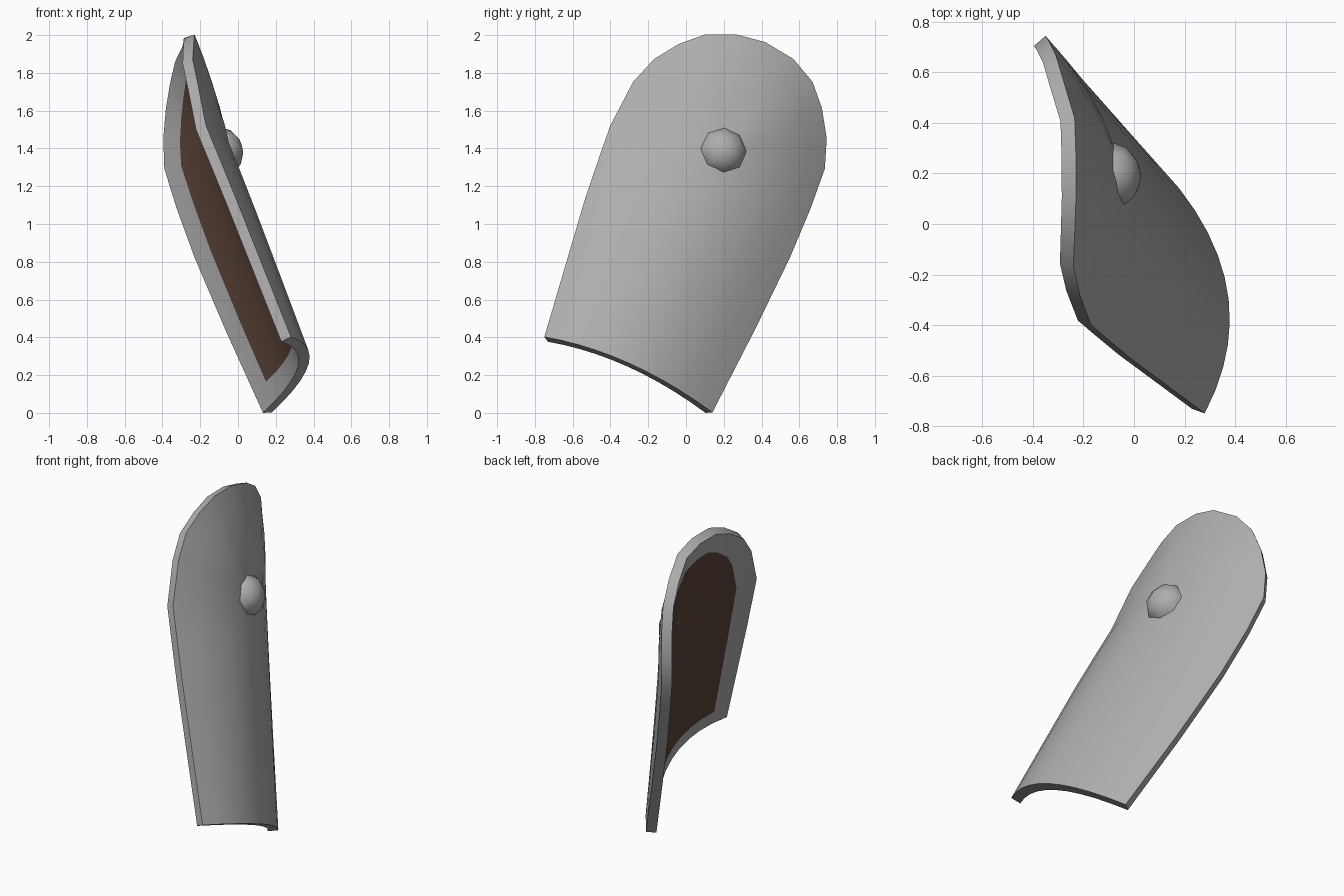
import bpy, bmesh, math
from mathutils import Vector as V

if "Cube" in bpy.data.objects:
    bpy.data.objects.remove(bpy.data.objects["Cube"])

def material(name, col):
    m = bpy.data.materials.new(name)
    m.diffuse_color = (*col, 1)
    m.use_nodes = True
    m.node_tree.nodes["Principled BSDF"].inputs["Base Color"].default_value = m.diffuse_color
    return m

steel = material("grey steel", (0.42, 0.42, 0.42))
brown = material("brown lining", (0.105, 0.058, 0.04))

def add_object(name, bm, mats, angle):
    me = bpy.data.meshes.new(name)
    bm.to_mesh(me)
    bm.free()
    ob = bpy.data.objects.new(name, me)
    bpy.context.collection.objects.link(ob)
    for m in mats:
        me.materials.append(m)
    bpy.ops.object.select_all(action='DESELECT')
    ob.select_set(True)
    bpy.context.view_layer.objects.active = ob
    bpy.ops.object.shade_smooth_by_angle(angle=math.radians(angle))
    return ob

# Key points of the curved plate (outer surface)
foot = V((0.375, -0.30, 0.26))       # ridge at the lower edge
hub = V((-0.055, 0.20, 1.39))        # ridge under the boss
left = [V(p) for p in ((0.28, -0.75, 0.40), (-0.03, -0.52, 1.18), (-0.17, -0.40, 1.52))]
right = [V(p) for p in ((0.18, 0.14, 0.0), (-0.14, 0.50, 0.70), (-0.28, 0.66, 1.08),
                        (-0.345, 0.735, 1.29))]
crown = [V(p) for p in ((-0.215, -0.28, 1.75), (-0.24, -0.17, 1.87), (-0.235, -0.04, 1.95),
                        (-0.23, 0.10, 2.0), (-0.23, 0.27, 2.0), (-0.235, 0.42, 1.96),
                        (-0.28, 0.57, 1.87), (-0.31, 0.67, 1.75), (-0.335, 0.72, 1.61),
                        (-0.35, 0.745, 1.45))]

def along(pts, t):
    # point on a side edge, by fraction of its length
    seg = [(b - a).length for a, b in zip(pts, pts[1:])]
    d = t * sum(seg)
    for a, b, s in zip(pts, pts[1:], seg):
        if d <= s + 1e-6:
            return a.lerp(b, min(d / s, 1))
        d -= s
    return pts[-1]

# Spokes run from the ridge (or hub) to the rim: origin, rim point, bulge
rows = [0, 0.085, 0.35, 0.65, 0.85, 1]
lows, highs = [], []
for t in rows:
    l, r, m = along(left, t), along(right, t), foot.lerp(hub, t)
    b = (l + r) / 2 - m
    lows.append((m, l, b))
    highs.append((m, r, b))
b_hub = lows[-1][2]
n = len(crown)
fan = [(hub, p, b_hub * abs(math.cos(math.pi * (k + 1) / (n + 1)))) for k, p in enumerate(crown)]
spokes = lows + fan + highs[::-1]
fracs = [0, 0.2, 0.4, 0.6, 0.8, 1]

# Outer sheet
bm = bmesh.new()
grid = [[bm.verts.new(o + f * (e - o) + (f * f - f) * b) for f in fracs] for o, e, b in spokes]
for j in range(len(spokes) - 1):
    lined = 1 <= j < len(spokes) - 2
    for i in range(len(fracs) - 1):
        fc = bm.faces.new((grid[j][i], grid[j + 1][i], grid[j + 1][i + 1], grid[j][i + 1]))
        fc.material_index = 1 if lined and i < len(fracs) - 2 else 0
bmesh.ops.remove_doubles(bm, verts=bm.verts, dist=0.0005)
bm.normal_update()
if sum(f.normal.x for f in bm.faces) < 0:
    bmesh.ops.reverse_faces(bm, faces=bm.faces)
bm.normal_update()

# Thicken inwards: the lining stays on the inner side only
outer = list(bm.faces)
rim = [e for e in bm.edges if e.is_boundary]
inner = {v: bm.verts.new(v.co - v.normal * 0.06) for v in list(bm.verts)}
for f in outer:
    g = bm.faces.new([inner[v] for v in reversed(f.verts)])
    g.material_index = f.material_index
    f.material_index = 0
for e in rim:
    a, b = e.verts
    bm.faces.new((a, b, inner[b], inner[a]))
bmesh.ops.recalc_face_normals(bm, faces=bm.faces)
low = min(v.co.z for v in bm.verts)
bmesh.ops.translate(bm, verts=bm.verts, vec=(0, 0, -low))
add_object("shield_plate", bm, [steel, brown], 40)

# Domed boss over the hub
nrm = (right[-1] - left[-1]).cross(hub - foot).normalized()
u = (hub - foot).normalized()
w = nrm.cross(u)
bm = bmesh.new()
rings = []
for rad, h in ((0.135, -0.05), (0.12, 0.005), (0.095, 0.045), (0.05, 0.07)):
    ring = []
    for k in range(8):
        a = math.tau * (k + 0.5) / 8
        ring.append(bm.verts.new(hub + nrm * h + (u * math.cos(a) + w * math.sin(a)) * rad))
    rings.append(ring)
for r0, r1 in zip(rings, rings[1:]):
    for k in range(8):
        bm.faces.new((r0[k], r0[k - 1], r1[k - 1], r1[k]))
tip = bm.verts.new(hub + nrm * 0.08)
for k in range(8):
    bm.faces.new((rings[-1][k], rings[-1][k - 1], tip))
bm.faces.new(rings[0])
bmesh.ops.recalc_face_normals(bm, faces=bm.faces)
bmesh.ops.translate(bm, verts=bm.verts, vec=(0, 0, -low))
add_object("boss", bm, [steel], 50)
